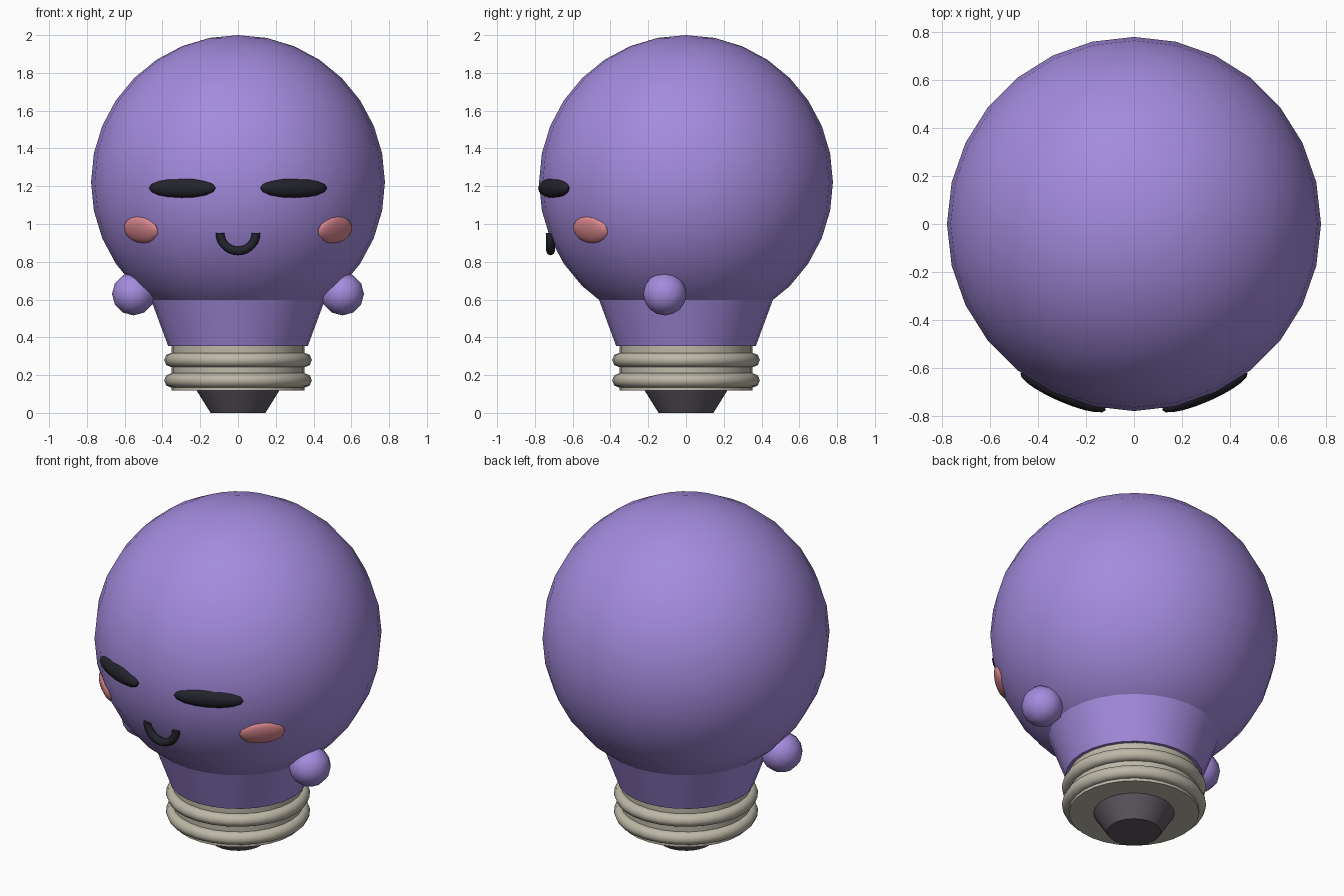
import bpy, bmesh, math
from mathutils import Matrix, Vector

if "Cube" in bpy.data.objects:
    bpy.data.objects.remove(bpy.data.objects["Cube"])


def material(name, color):
    m = bpy.data.materials.new(name)
    m.use_nodes = True
    m.diffuse_color = (*color, 1)
    m.node_tree.nodes["Principled BSDF"].inputs["Base Color"].default_value = (*color, 1)
    return m


purple = material("soft purple", (0.37, 0.26, 0.73))
metal = material("warm grey metal", (0.51, 0.48, 0.39))
dark_grey = material("dark grey", (0.11, 0.10, 0.12))
black = material("ink black", (0.017, 0.017, 0.026))
pink = material("blush pink", (0.72, 0.25, 0.28))


def finish(name, bm, mat, angle=50):
    bmesh.ops.recalc_face_normals(bm, faces=bm.faces)
    mesh = bpy.data.meshes.new(name)
    bm.to_mesh(mesh)
    bm.free()
    mesh.materials.append(mat)
    obj = bpy.data.objects.new(name, mesh)
    bpy.context.collection.objects.link(obj)
    bpy.ops.object.select_all(action='DESELECT')
    obj.select_set(True)
    bpy.context.view_layer.objects.active = obj
    bpy.ops.object.shade_smooth_by_angle(angle=math.radians(angle))
    return obj


def ellipsoid(name, mat, center, size, normal=(0, -1, 0), segments=16, rings=10):
    """Ellipsoid sized (across, up, thick), its thin axis along the normal."""
    n = Vector(normal).normalized()
    across = Vector((0, 0, 1)).cross(n).normalized()
    turn = Matrix((across, n.cross(across), n)).transposed().to_4x4()
    bm = bmesh.new()
    bmesh.ops.create_uvsphere(bm, u_segments=segments, v_segments=rings, radius=1)
    bm.transform(Matrix.Translation(center) @ turn @ Matrix.Diagonal((*size, 1)))
    return finish(name, bm, mat)


def frustum(name, mat, z0, z1, r0, r1, segments=28):
    bm = bmesh.new()
    bmesh.ops.create_cone(bm, cap_ends=True, segments=segments, radius1=r0, radius2=r1,
                          depth=z1 - z0, matrix=Matrix.Translation((0, 0, (z0 + z1) / 2)))
    return finish(name, bm, mat)


def ring(name, mat, center, major, minor, arc, steps, sides, upright=False):
    """Swept circle, either a full flat ring or an upright arc opening upward."""
    bm = bmesh.new()
    closed = arc > 6
    loops = []
    for i in range(steps if closed else steps + 1):
        a = arc * i / steps
        loop = []
        for j in range(sides):
            b = math.tau * j / sides
            r, h = major + minor * math.cos(b), minor * math.sin(b)
            p = Vector((r * math.cos(a), h, -r * math.sin(a))) if upright else \
                Vector((r * math.cos(a), r * math.sin(a), h))
            loop.append(bm.verts.new(p + Vector(center)))
        loops.append(loop)
    pairs = list(zip(loops, loops[1:])) + ([(loops[-1], loops[0])] if closed else [])
    for p, q in pairs:
        for j in range(sides):
            k = (j + 1) % sides
            bm.faces.new((p[j], p[k], q[k], q[j]))
    if not closed:
        bm.faces.new(loops[0])
        bm.faces.new(loops[-1])
    return finish(name, bm, mat)


# Bulb and neck
BULB = Vector((0, 0, 1.222))
bm = bmesh.new()
bmesh.ops.create_uvsphere(bm, u_segments=28, v_segments=16, radius=0.778,
                          matrix=Matrix.Translation(BULB))
finish("bulb", bm, purple)
frustum("neck", purple, 0.355, 0.66, 0.37, 0.483)

# Screw base
frustum("screw_core", metal, 0.118, 0.36, 0.352, 0.352)
for name, z in (("upper_thread", 0.28), ("lower_thread", 0.172)):
    ring(name, metal, (0, 0, z), 0.353, 0.038, math.tau, 28, 8)
frustum("contact_tip", dark_grey, 0, 0.12, 0.145, 0.22)

# Face and hands
for side, s in (("left", 1), ("right", -1)):
    ellipsoid(side + "_eye", black, (s * 0.295, -0.698, 1.19), (0.193, 0.053, 0.042),
              (s * 0.40, -0.92, 0))
    cheek = Vector((s * 0.513, -0.505, 0.97))
    ellipsoid(side + "_cheek", pink, cheek, (0.125, 0.076, 0.032), cheek - BULB)
    ellipsoid(side + "_hand", purple, (s * 0.553, -0.112, 0.63), (0.114, 0.114, 0.114),
              segments=12, rings=8)
ring("mouth", black, (0, -0.717, 0.952), 0.095, 0.023, math.pi, 14, 8, upright=True)
